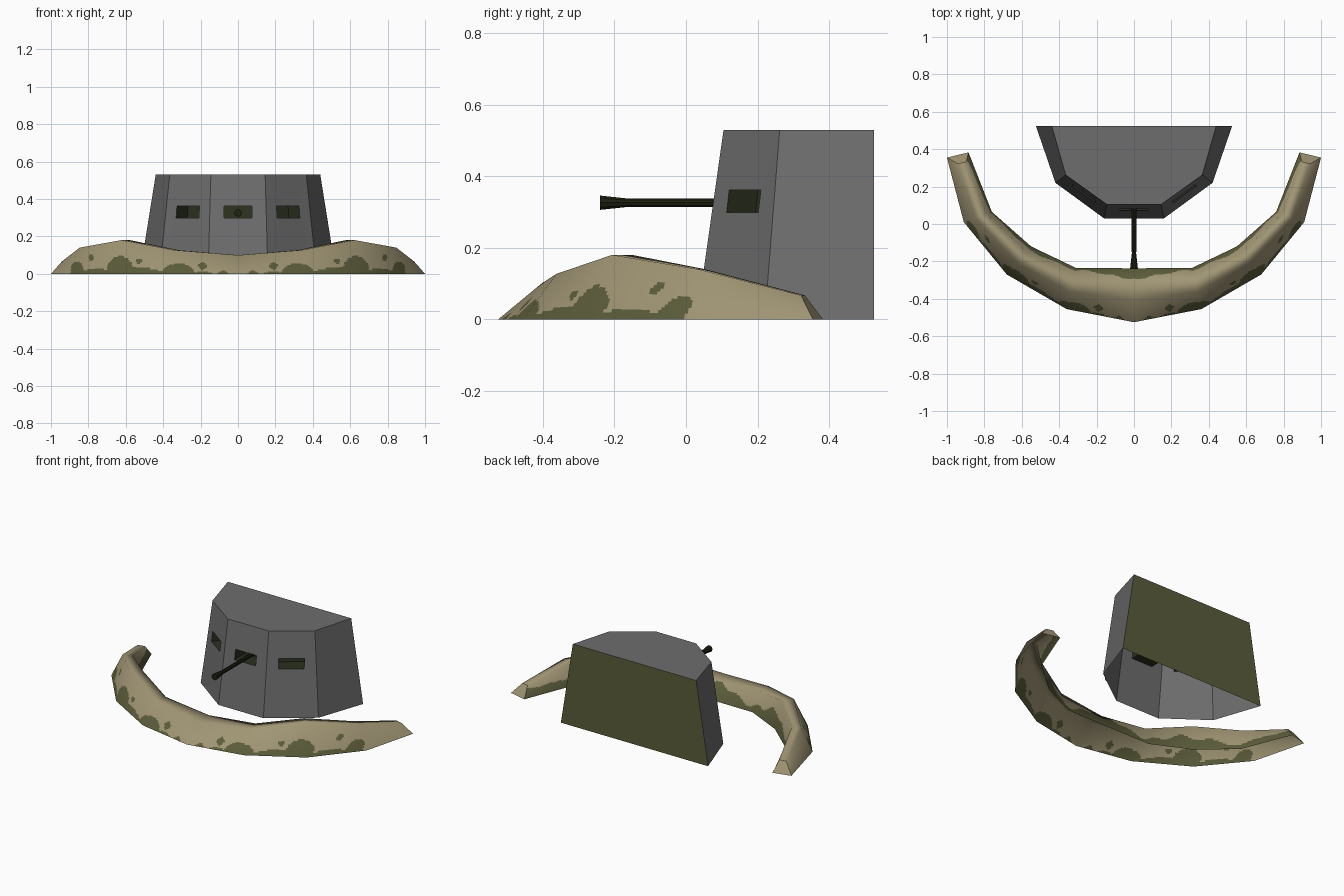
import bpy, bmesh, math
from mathutils import Vector as V

if "Cube" in bpy.data.objects:
    bpy.data.objects.remove(bpy.data.objects["Cube"])


def mat(name, r, g, b):
    m = bpy.data.materials.new(name)
    m.diffuse_color = (r, g, b, 1)
    m.use_nodes = True
    m.node_tree.nodes["Principled BSDF"].inputs["Base Color"].default_value = m.diffuse_color
    return m


CONCRETE = mat("concrete grey", 0.155, 0.155, 0.155)
SAND = mat("sand tan", 0.35, 0.30, 0.175)
OLIVE = mat("olive green", 0.105, 0.108, 0.043)
DARK = mat("slot dark green", 0.024, 0.030, 0.014)
GUN = mat("gun dark green", 0.013, 0.015, 0.005)


def make(name, verts, faces, mats, idx):
    me = bpy.data.meshes.new(name)
    me.from_pydata([tuple(v) for v in verts], [], faces)
    for m in mats:
        me.materials.append(m)
    for p, i in zip(me.polygons, idx):
        p.material_index = i
    ob = bpy.data.objects.new(name, me)
    bpy.context.collection.objects.link(ob)
    return ob


# ---- bunker: half-hexagon walls, open underside, pockets in the front panels
H = 0.53
low = [(-0.525, 0.525), (-0.42, 0.22), (-0.16, 0.03), (0.16, 0.03), (0.42, 0.22), (0.525, 0.525)]
top = [(-0.44, 0.525), (-0.365, 0.262), (-0.145, 0.105), (0.145, 0.105), (0.365, 0.262), (0.44, 0.525)]
verts, faces, idx = [], [], []


def face(pts, m):
    n = len(verts)
    verts.extend(pts)
    faces.append(tuple(range(n, n + len(pts))))
    idx.append(m)


def ring(outer, inner, m):
    for k in range(4):
        n = (k + 1) % 4
        face([outer[k], outer[n], inner[n], inner[k]], m)


for i in range(5):
    a, b = V((*low[i], 0)), V((*low[i + 1], 0))
    c, d = V((*top[i + 1], H)), V((*top[i], H))
    if i in (0, 4):
        face([a, b, c, d], 0)
        continue
    u = (b - a).normalized()
    inward = V((-u.y, u.x, 0))

    def at(s, z):
        return (a + b) / 2 * (1 - z / H) + (c + d) / 2 * (z / H) + u * s

    hole = [at(-0.075, 0.298), at(0.075, 0.298), at(0.075, 0.362), at(-0.075, 0.362)]
    back = [p + inward * 0.1 for p in hole]
    ring([a, b, c, d], hole, 0)
    ring(hole, back, 1)
    face(back, 1)
face([V((*p, H)) for p in top], 0)
face([V((*low[5], 0)), V((*low[0], 0)), V((*top[0], H)), V((*top[5], H))], 2)
make("bunker", verts, faces, [CONCRETE, DARK, OLIVE], idx)

# ---- gun barrel: lathe profile along y with a flared muzzle
prof = [(0.17, 0.013), (-0.16, 0.012), (-0.24, 0.021)]
N = 10
gv = [V((r * math.cos(2 * math.pi * k / N), y, 0.326 + r * math.sin(2 * math.pi * k / N)))
      for y, r in prof for k in range(N)]
gf = [(j * N + k, j * N + (k + 1) % N, (j + 1) * N + (k + 1) % N, (j + 1) * N + k)
      for j in range(2) for k in range(N)]
gf += [tuple(reversed(range(N))), tuple(range(2 * N, 3 * N))]
gun = make("gun_barrel", gv, gf, [GUN], [0] * len(gf))
bm = bmesh.new()
bm.from_mesh(gun.data)
bmesh.ops.recalc_face_normals(bm, faces=bm.faces)
bm.to_mesh(gun.data)
bm.free()

# ---- earth berm: curved bank; stations are outer foot, inner foot, height, end set-back
half = [((0, -0.525), (0, -0.237), 0.10), ((0.36, -0.455), (0.31, -0.235), 0.127),
        ((0.68, -0.27), (0.55, -0.12), 0.18), ((0.91, 0.01), (0.76, 0.065), 0.14),
        ((1.0, 0.355), (0.885, 0.383), 0.067)]


def section(o, n, h, side, end):
    o, n = V((o[0] * side, o[1], 0)), V((n[0] * side, n[1], 0))
    lift = V((-0.011 * side, -0.045, 0)) * end + V((0, 0, h))
    return [o, o.lerp(n, 0.42) + lift, o.lerp(n, 0.8) + lift, n]


P = [section(*half[k], -1, k == 4) for k in (4, 3, 2, 1)]
P += [section(*half[k], 1, k == 4) for k in range(5)]


def coarse_normal(i, j):
    du = P[min(i + 1, 8)][j] - P[max(i - 1, 0)][j]
    dv = P[i][min(j + 1, 3)] - P[i][max(j - 1, 0)]
    return du.cross(dv).normalized()


NRM = [[coarse_normal(i, j) for j in range(4)] for i in range(9)]


def bilerp(G, i, s, j, t):
    return G[i][j].lerp(G[i + 1][j], s).lerp(G[i][j + 1].lerp(G[i + 1][j + 1], s), t)


# camouflage patches on the outer slope: x, z, half width, half height
BLOBS = [(0.08, 0.0, 0.03, 0.015), (0.19, 0.042, 0.022, 0.02), (0.19, 0.0, 0.05, 0.012),
         (0.32, 0.0, 0.09, 0.055), (0.53, 0.068, 0.018, 0.014), (0.63, 0.02, 0.07, 0.075),
         (0.56, 0.0, 0.16, 0.035), (0.785, 0.085, 0.012, 0.018), (0.76, 0.0, 0.07, 0.03),
         (0.86, 0.015, 0.035, 0.052)]


def is_olive(p, j):
    x = abs(p.x)
    if j == 0:
        return any(((x - a) / w) ** 2 + ((p.z - z) / h) ** 2 < 1 for a, z, w, h in BLOBS)
    if j == 2:
        return p.z < 0.065 + 0.03 * math.sin(13 * x + 1) + 0.012 * math.sin(41 * x)
    return False


SEG, ROWS = 36, (18, 4, 14)
us = [(i, k / SEG) for i in range(8) for k in range(SEG)] + [(7, 1.0)]
vs = [(j, k / ROWS[j]) for j in range(3) for k in range(ROWS[j])] + [(2, 1.0)]
bv = [bilerp(P, i, s, j, t) for i, s in us for j, t in vs]
bn = [bilerp(NRM, i, s, j, t).normalized() for i, s in us for j, t in vs]
W = len(vs)
bf, bi = [], []
for a in range(len(us) - 1):
    for b in range(W - 1):
        f = (a * W + b, (a + 1) * W + b, (a + 1) * W + b + 1, a * W + b + 1)
        bf.append(f)
        bi.append(int(is_olive(sum((bv[k] for k in f), V()) / 4, vs[b][0])))
berm = make("earth_berm", bv, bf, [SAND, OLIVE], bi)
berm.data.polygons.foreach_set("use_smooth", [True] * len(bf))
berm.data.normals_split_custom_set_from_vertices([tuple(n) for n in bn])

# sloped ends of the berm
make("berm_ends", P[0] + P[8], [(0, 1, 2, 3), (7, 6, 5, 4)], [SAND], [0, 0])
